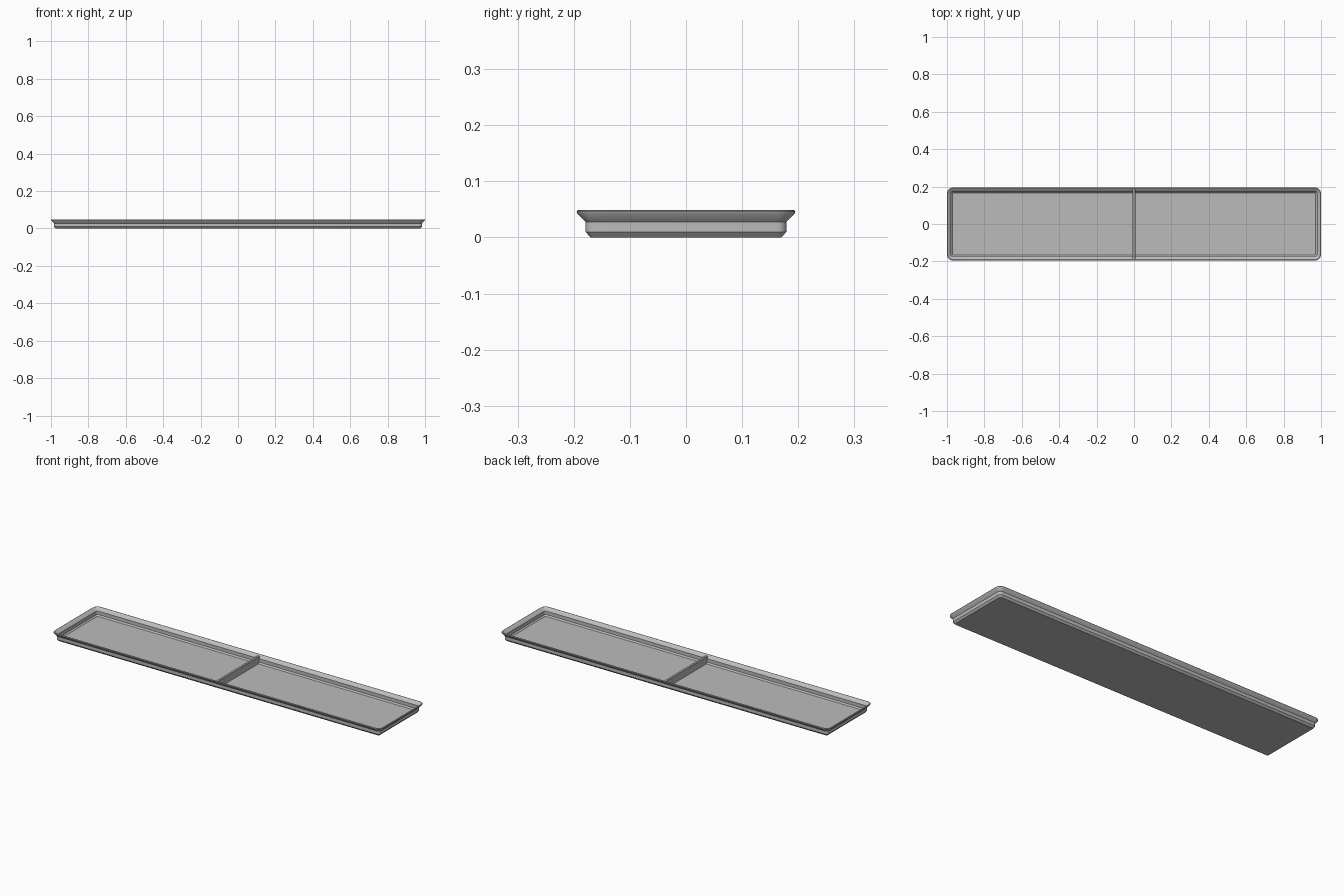
import bpy, bmesh, math

if "Cube" in bpy.data.objects:
    bpy.data.objects.remove(bpy.data.objects["Cube"])

HALF_X, HALF_Y, RADIUS, STEPS = 1.0, 0.195, 0.032, 6

grey = bpy.data.materials.new("plain_grey")
grey.use_nodes = True
colour = (0.5, 0.5, 0.5, 1)
grey.diffuse_color = colour
grey.node_tree.nodes["Principled BSDF"].inputs["Base Color"].default_value = colour


def finish(name, bm):
    bmesh.ops.recalc_face_normals(bm, faces=bm.faces)
    mesh = bpy.data.meshes.new(name)
    bm.to_mesh(mesh)
    bm.free()
    mesh.materials.append(grey)
    obj = bpy.data.objects.new(name, mesh)
    bpy.context.collection.objects.link(obj)
    return obj


def ring(bm, inset, z):
    """Rounded rectangle loop, inset from the outer rim."""
    r = max(RADIUS - inset, 0.003)
    cx, cy = HALF_X - inset - r, HALF_Y - inset - r
    verts = []
    for corner, (sx, sy) in enumerate([(1, 1), (-1, 1), (-1, -1), (1, -1)]):
        for i in range(STEPS + 1):
            a = math.pi / 2 * (corner + i / STEPS)
            verts.append(bm.verts.new((sx * cx + r * math.cos(a),
                                       sy * cy + r * math.sin(a), z)))
    return verts


# Tray shell: (inset, height) from the underside, over the lip, to the floor
profile = [(0.025, 0), (0.016, 0.01), (0.016, 0.028), (0.001, 0.043),
           (0, 0.046), (0.001, 0.048), (0.004, 0.049), (0.007, 0.048),
           (0.022, 0.033), (0.022, 0.014), (0.029, 0.007)]
bm = bmesh.new()
rings = [ring(bm, *p) for p in profile]
for low, high in zip(rings, rings[1:]):
    for i in range(len(low)):
        j = (i + 1) % len(low)
        bm.faces.new((low[i], low[j], high[j], high[i]))
bm.faces.new(rings[0])
bm.faces.new(rings[-1])
tray = finish("tray", bm)

# Cross divider, its ends following the sloped lip and the inner walls
outline = [(0.165, 0.004), (0.175, 0.012), (0.175, 0.031), (0.187, 0.045)]
outline += [(-y, z) for y, z in reversed(outline)]
bm = bmesh.new()
face = bm.faces.new([bm.verts.new((-0.007, y, z)) for y, z in outline])
side = bmesh.ops.extrude_face_region(bm, geom=[face])
moved = [v for v in side["geom"] if isinstance(v, bmesh.types.BMVert)]
bmesh.ops.translate(bm, verts=moved, vec=(0.014, 0, 0))
top = [e for e in bm.edges
       if all(v.co.z > 0.04 for v in e.verts) and abs(e.verts[0].co.x - e.verts[1].co.x) < 0.001]
bmesh.ops.bevel(bm, geom=top, offset=0.002, segments=1, affect='EDGES')
divider = finish("divider", bm)

# Smooth rounded corners, crisp profile edges
bpy.ops.object.select_all(action='DESELECT')
tray.select_set(True)
bpy.context.view_layer.objects.active = tray
bpy.ops.object.shade_smooth_by_angle(angle=math.radians(30))
